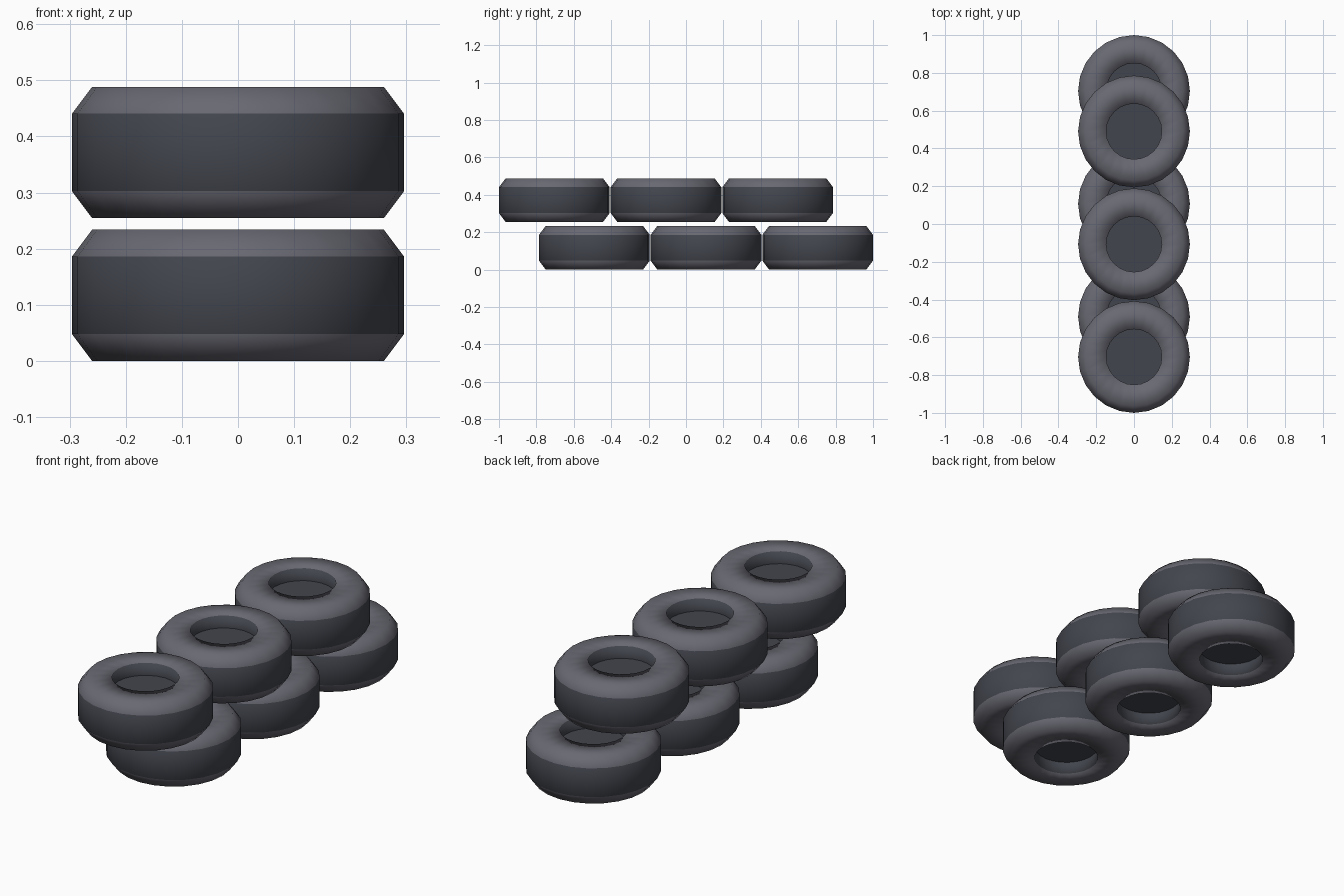
import bpy, bmesh, math
from mathutils import Matrix

if "Cube" in bpy.data.objects:
    bpy.data.objects.remove(bpy.data.objects["Cube"])

SIDES = 24
H = 0.234


def material(name, c):
    m = bpy.data.materials.new(name)
    m.diffuse_color = (*c, 1)
    m.use_nodes = True
    m.node_tree.nodes["Principled BSDF"].inputs["Base Color"].default_value = m.diffuse_color
    return m


sidewall = material("sidewall_rubber", (0.14, 0.14, 0.17))
tread = material("tread_rubber", (0.055, 0.06, 0.075))

# half profile (radius, z) from the top hub recess round to the bottom one
profile = [(0.147, H - 0.06), (0.147, H), (0.26, H), (0.296, H - 0.048),
           (0.296, 0.048), (0.26, 0.0), (0.147, 0.0), (0.147, 0.06)]
slots = [1, 0, 0, 1, 0, 0, 1]


def tyre(name, y, z):
    bm = bmesh.new()
    rings = [[bm.verts.new((r * math.cos(a), r * math.sin(a), h))
              for a in (2 * math.pi * i / SIDES for i in range(SIDES))]
             for r, h in profile]
    for a, b, slot in zip(rings, rings[1:], slots):
        for i in range(SIDES):
            j = (i + 1) % SIDES
            f = bm.faces.new((a[i], b[i], b[j], a[j]))
            f.material_index = slot
            f.smooth = True
    # hub floors
    for ring in (rings[0], rings[-1][::-1]):
        bm.faces.new(ring).material_index = 1
    bmesh.ops.recalc_face_normals(bm, faces=bm.faces)
    me = bpy.data.meshes.new(name)
    bm.to_mesh(me)
    bm.free()
    me.materials.append(sidewall)
    me.materials.append(tread)
    ob = bpy.data.objects.new(name, me)
    ob.location = (0, y, z)
    bpy.context.collection.objects.link(ob)


# two staggered rows of three
for i in range(3):
    tyre(f"lower_tyre_{i + 1}", -0.49 + 0.597 * i, 0)
    tyre(f"upper_tyre_{i + 1}", -0.704 + 0.597 * i, 0.2545)
